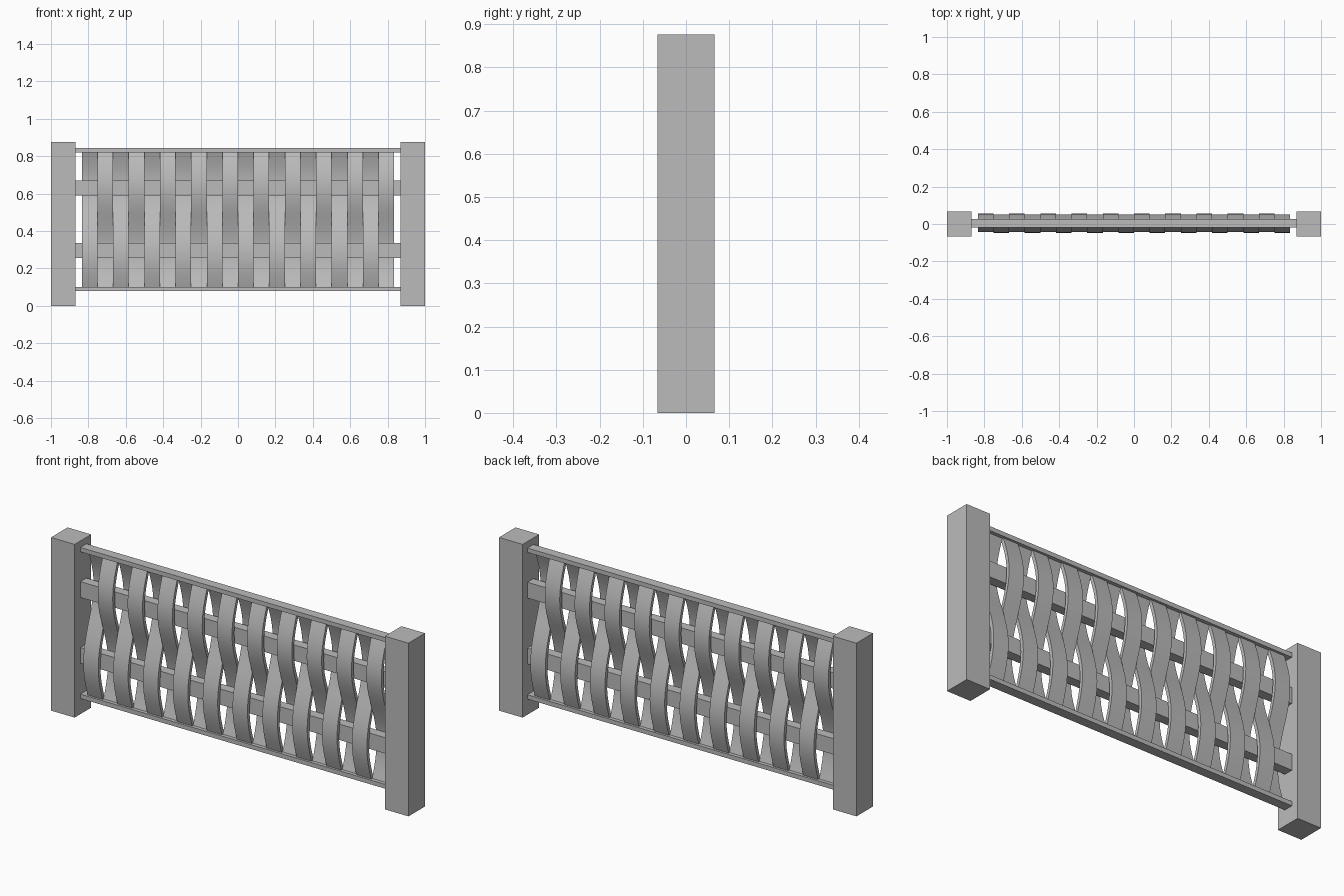
import bpy, math
from mathutils import Vector

cube = bpy.data.objects.get("Cube")
if cube:
    bpy.data.objects.remove(cube, do_unlink=True)

grey = bpy.data.materials.new("plain grey")
grey.use_nodes = True
colour = (0.5, 0.5, 0.5, 1)
grey.diffuse_color = colour
grey.node_tree.nodes["Principled BSDF"].inputs["Base Color"].default_value = colour

MID_Y = 0.004                # the weave sits a little behind the post centres
BOTTOM, TOP = 0.09, 0.83     # ends of the slats, inside the thin rails
SLATS, WIDTH = 20, 0.0835
THICK, STEPS = 0.017, 24


def add_mesh(name, verts, faces):
    mesh = bpy.data.meshes.new(name)
    mesh.from_pydata(verts, [], faces)
    mesh.materials.append(grey)
    obj = bpy.data.objects.new(name, mesh)
    bpy.context.collection.objects.link(obj)
    return obj


def box(name, centre, size):
    bpy.ops.mesh.primitive_cube_add(size=1, location=centre)
    obj = bpy.context.object
    obj.name = name
    obj.scale = size
    bpy.ops.object.transform_apply(location=False, rotation=False)
    obj.data.materials.append(grey)


def slat(index):
    """A wavy strip passing before one bar and behind the other."""
    x0 = (index - SLATS / 2) * WIDTH
    x1 = x0 + WIDTH
    side = 1 if index % 2 == 0 else -1
    verts, faces = [], []
    for i in range(STEPS + 1):
        t = i / STEPS
        wave = math.sin(2 * math.pi * t)
        reach = 0.043 if wave < 0 else 0.039
        slope = Vector((-side * reach * 2 * math.pi * math.cos(2 * math.pi * t), TOP - BOTTOM))
        slope.normalize()
        centre = Vector((MID_Y - side * reach * wave, BOTTOM + t * (TOP - BOTTOM)))
        across = Vector((slope.y, -slope.x)) * THICK / 2
        a, b = centre - across, centre + across
        verts += [(x0, *a), (x1, *a), (x1, *b), (x0, *b)]
        if i:
            n = 4 * i
            faces += [(n - 4 + k, n - 4 + (k + 1) % 4, n + (k + 1) % 4, n + k)
                      for k in range(4)]
    n = 4 * STEPS
    faces += [(3, 2, 1, 0), (n, n + 1, n + 2, n + 3)]
    obj = add_mesh(f"woven_slat_{index + 1}", verts, faces)
    bpy.ops.object.select_all(action="DESELECT")
    obj.select_set(True)
    bpy.context.view_layer.objects.active = obj
    bpy.ops.object.shade_smooth_by_angle(angle=math.radians(30))


# Square end posts
for name, sign in (("left_post", 1), ("right_post", -1)):
    box(name, (sign * 0.934, 0, 0.438), (0.132, 0.132, 0.876))

# Thin rails closing the weave, and the two wide bars inside it
for name, z, height, depth in (("top_rail", 0.832, 0.022, 0.048),
                               ("bottom_rail", 0.09, 0.022, 0.048),
                               ("upper_bar", 0.63, 0.08, 0.048),
                               ("lower_bar", 0.297, 0.08, 0.048)):
    box(name, (0, MID_Y, z), (1.76, depth, height))

# Woven slats
for index in range(SLATS):
    slat(index)
